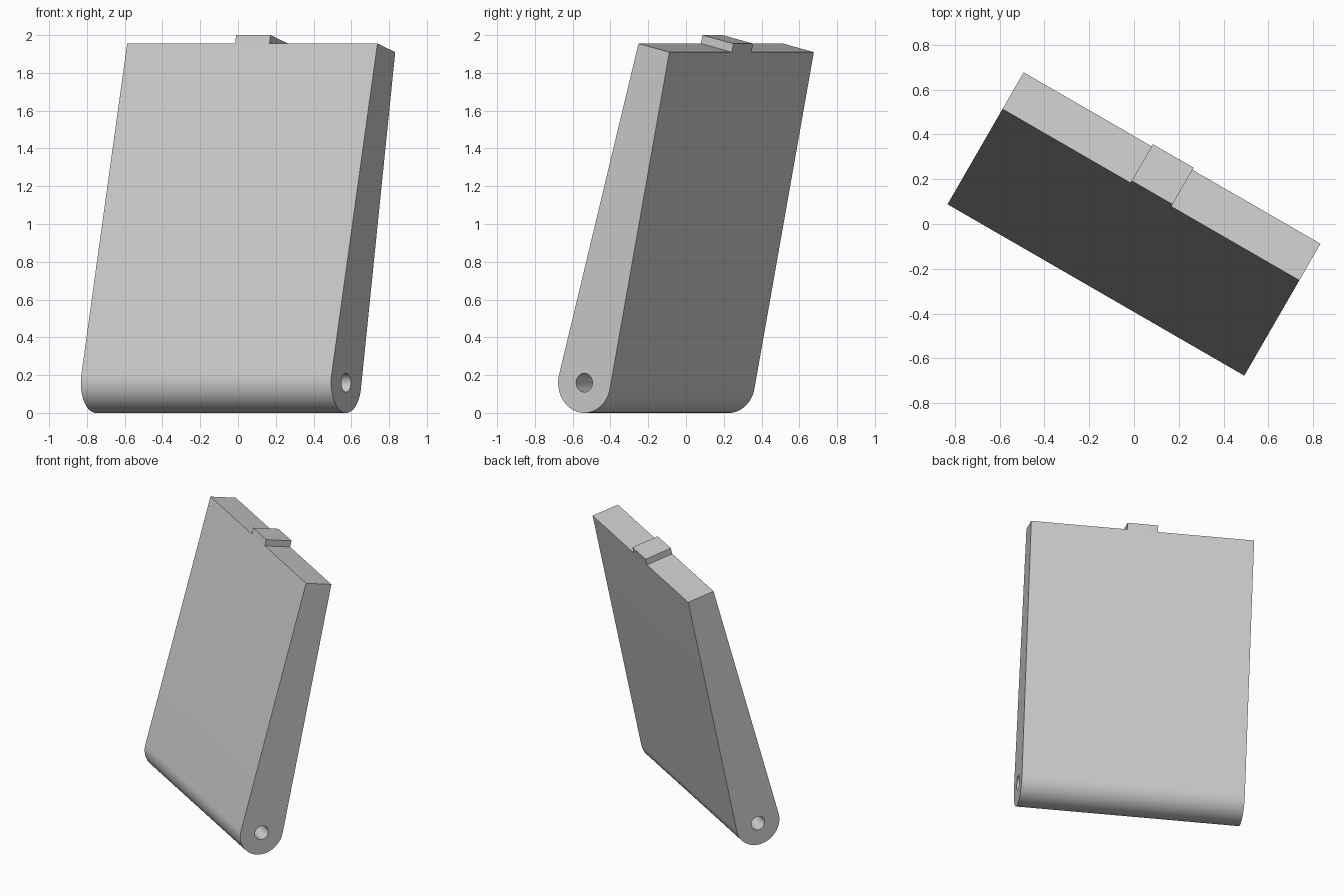
import bpy, bmesh
from math import radians, pi, sin, cos, atan2, acos, hypot
from mathutils import Matrix, Vector

if "Cube" in bpy.data.objects:
    bpy.data.objects.remove(bpy.data.objects["Cube"], do_unlink=True)

WIDTH, RADIUS, HOLE = 1.53, 0.16, 0.05
LENGTH, HALF_TOP = 1.823, 0.097        # pivot to top edge, half thickness there
TAB_WIDTH, TAB_RISE = 0.21, 0.046
STEPS = 48

# Pivot frame: x along the hinge, y through the plate, z up the leaning plate
FRAME = (Matrix.Rotation(radians(-30), 4, "Z")
         @ Matrix.Translation((0, -0.18, RADIUS))
         @ Matrix.Rotation(radians(-13.5), 4, "X"))

grey = bpy.data.materials.new("light_grey")
grey.use_nodes = True
COLOUR = (0.6, 0.6, 0.6, 1)
grey.diffuse_color = COLOUR
grey.node_tree.nodes["Principled BSDF"].inputs["Base Color"].default_value = COLOUR


def extrude_profile(name, profile, width):
    """Prism across x from a list of (y, z) points."""
    bm = bmesh.new()
    face = bm.faces.new([bm.verts.new((-width / 2, y, z)) for y, z in profile])
    moved = bmesh.ops.extrude_face_region(bm, geom=[face])["geom"]
    bmesh.ops.translate(bm, vec=(width, 0, 0),
                        verts=[g for g in moved if isinstance(g, bmesh.types.BMVert)])
    bmesh.ops.recalc_face_normals(bm, faces=bm.faces)
    mesh = bpy.data.meshes.new(name)
    bm.to_mesh(mesh)
    bm.free()
    mesh.materials.append(grey)
    obj = bpy.data.objects.new(name, mesh)
    bpy.context.collection.objects.link(obj)
    obj.matrix_world = FRAME
    return obj


def arc(radius, start, end, steps):
    angles = [start + (end - start) * i / steps for i in range(steps + 1)]
    return [(radius * cos(a), radius * sin(a)) for a in angles]


# Tapered plate with a rounded lower edge tangent to both faces
tangent = atan2(LENGTH, HALF_TOP) - acos(RADIUS / hypot(LENGTH, HALF_TOP))
outline = [(-HALF_TOP, LENGTH), (HALF_TOP, LENGTH)]
outline += arc(RADIUS, tangent, -pi - tangent, STEPS)
plate = extrude_profile("plate", outline, WIDTH)

# Hinge pin hole through the rounded edge
cutter = extrude_profile("pin_hole_cutter", arc(HOLE, 0, 2 * pi, STEPS)[:-1], WIDTH * 1.1)
cutter.hide_render = True
cut = plate.modifiers.new("pin_hole", "BOOLEAN")
cut.operation = "DIFFERENCE"
cut.solver = "EXACT"
cut.object = cutter
bpy.ops.object.select_all(action="DESELECT")
plate.select_set(True)
bpy.context.view_layer.objects.active = plate
bpy.ops.object.modifier_apply(modifier=cut.name)
bpy.data.objects.remove(cutter, do_unlink=True)
bpy.ops.object.shade_smooth_by_angle(angle=radians(30))

# Small tab on the top edge, set slightly into the plate
low, high = LENGTH - 0.02, LENGTH + TAB_RISE
extrude_profile("top_tab", [(-HALF_TOP, low), (HALF_TOP, low),
                            (HALF_TOP, high), (-HALF_TOP, high)], TAB_WIDTH)
